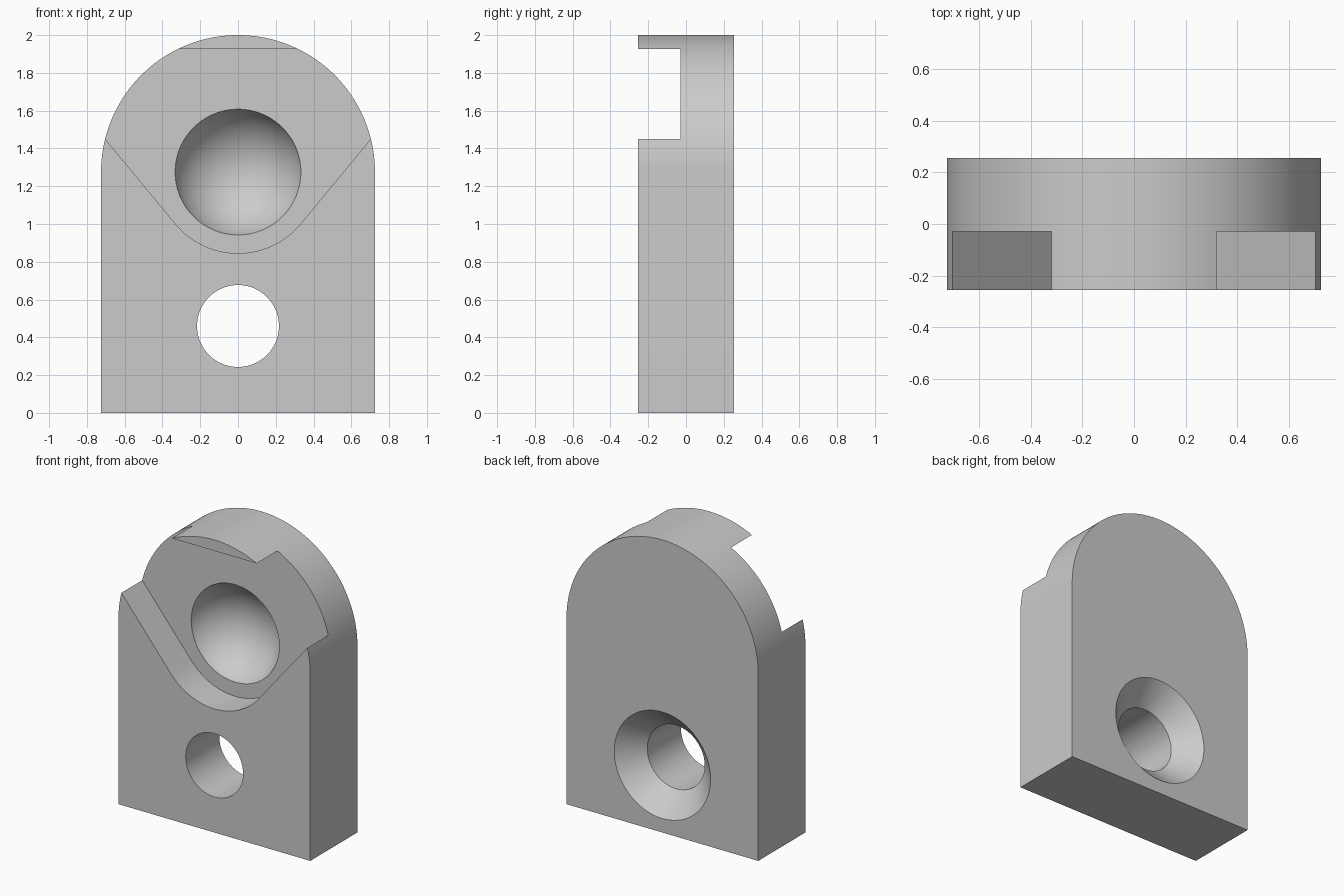
import bpy, bmesh
from math import sin, cos, pi, radians, sqrt, asin
from mathutils import Matrix

cube = bpy.data.objects.get("Cube")
if cube:
    bpy.data.objects.remove(cube, do_unlink=True)

HALF_W, HALF_D, TOP_Z = 0.725, 0.255, 1.275   # plate half sizes and arc centre height
STEP_Y = -0.03                                # floor of the front recess
HOLE_Z, HOLE_R, SINK_R = 0.46, 0.217, 0.364
DIMPLE_R, BALL_R = 0.333, 0.355

grey = bpy.data.materials.new("plain grey")
grey.use_nodes = True
grey.diffuse_color = (0.6, 0.6, 0.6, 1)
grey.node_tree.nodes["Principled BSDF"].inputs["Base Color"].default_value = (0.6, 0.6, 0.6, 1)


def make_object(name, bm):
    bmesh.ops.recalc_face_normals(bm, faces=bm.faces)
    mesh = bpy.data.meshes.new(name)
    bm.to_mesh(mesh)
    bm.free()
    mesh.materials.append(grey)
    obj = bpy.data.objects.new(name, mesh)
    bpy.context.collection.objects.link(obj)
    return obj


def arc(radius, start, end, steps):
    """Points of an arc about the plate's arc centre, angles in degrees."""
    angles = [radians(start + (end - start) * i / steps) for i in range(steps + 1)]
    return [(radius * cos(a), TOP_Z + radius * sin(a)) for a in angles]


def prism(name, outline, y0, y1):
    """Extrude an (x, z) outline from y0 to y1."""
    bm = bmesh.new()
    face = bm.faces.new([bm.verts.new((x, y0, z)) for x, z in outline])
    moved = bmesh.ops.extrude_face_region(bm, geom=[face])["geom"]
    verts = [v for v in moved if isinstance(v, bmesh.types.BMVert)]
    bmesh.ops.translate(bm, verts=verts, vec=(0, y1 - y0, 0))
    return make_object(name, bm)


def lathe(name, profile, z, steps=96):
    """Spin a closed (radius, y) profile around a front-to-back axis at height z."""
    bm = bmesh.new()
    verts = [bm.verts.new((r, y, z)) for r, y in profile]
    edges = [bm.edges.new(pair) for pair in zip(verts, verts[1:])]
    bmesh.ops.spin(bm, geom=verts + edges, cent=(0, 0, z), axis=(0, 1, 0),
                   angle=2 * pi, steps=steps, use_duplicate=False)
    bmesh.ops.remove_doubles(bm, verts=bm.verts, dist=0.0001)
    return make_object(name, bm)


# Arched plate
plate = prism("arched_plate",
              [(-HALF_W, 0), (HALF_W, 0)] + arc(HALF_W, 0, 180, 96), -HALF_D, HALF_D)

# Front recess: rounded V opening upward
slope, reach = 50.4, 1.2
bottom = arc(0.43, slope - 90 - 2 * slope, slope - 90, 40)
dx, dz = reach * cos(radians(slope)), reach * sin(radians(slope))
(left_x, left_z), (right_x, right_z) = bottom[0], bottom[-1]
outline = [(left_x - dx, left_z + dz)] + bottom + [(right_x + dx, right_z + dz)]
recess = prism("recess_cutter", outline, -0.5, STEP_Y)

# Shallow ball socket in the recess floor
ball_y = STEP_Y - sqrt(BALL_R ** 2 - DIMPLE_R ** 2)
edge = asin(DIMPLE_R / BALL_R)
cap = [(BALL_R * sin(edge * i / 24), ball_y + BALL_R * cos(edge * i / 24)) for i in range(25)]
socket = lathe("socket_cutter", cap + [(DIMPLE_R, -0.5), (0, -0.5)], TOP_Z)

# Screw hole with a conical countersink at the back
sink_y = HALF_D - (SINK_R - HOLE_R)
flare = 0.05
screw = lathe("screw_hole_cutter",
              [(0, -0.5), (HOLE_R, -0.5), (HOLE_R, sink_y),
               (SINK_R + flare, HALF_D + flare), (0, HALF_D + flare)], HOLE_Z)

# Cut, apply and tidy up
for cutter in (recess, socket, screw):
    cutter.hide_render = True
    mod = plate.modifiers.new(cutter.name, "BOOLEAN")
    mod.operation, mod.solver, mod.object = "DIFFERENCE", "EXACT", cutter
bpy.context.view_layer.update()
result = bpy.data.meshes.new_from_object(
    plate.evaluated_get(bpy.context.evaluated_depsgraph_get()))
plate.modifiers.clear()
plate.data = result
for cutter in (recess, socket, screw):
    bpy.data.objects.remove(cutter, do_unlink=True)

bpy.ops.object.select_all(action="DESELECT")
plate.select_set(True)
bpy.context.view_layer.objects.active = plate
bpy.ops.object.shade_smooth_by_angle(angle=radians(25))
